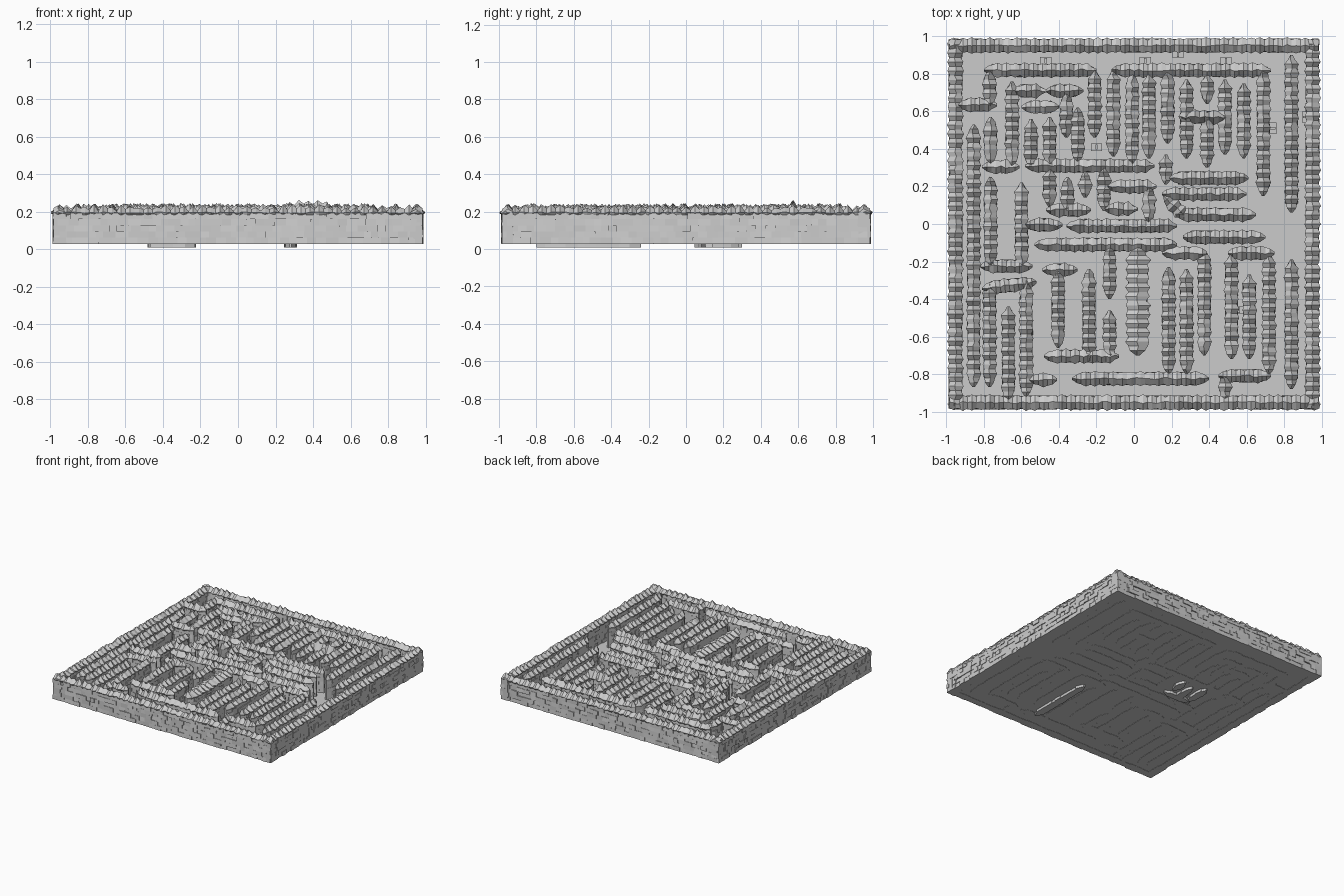
import bpy, bmesh, random, math
from mathutils import Vector

if "Cube" in bpy.data.objects:
    bpy.data.objects.remove(bpy.data.objects["Cube"])

random.seed(7)
R = random.uniform


def finish(bm, name):
    bmesh.ops.recalc_face_normals(bm, faces=bm.faces)
    me = bpy.data.meshes.new(name)
    bm.to_mesh(me)
    bm.free()
    ob = bpy.data.objects.new(name, me)
    bpy.context.collection.objects.link(ob)
    return ob


def hexa(bm, pts):
    """Eight-cornered stone: four bottom corners, four top corners."""
    v = [bm.verts.new(p) for p in pts]
    for f in ((3, 2, 1, 0), (4, 5, 6, 7), (0, 1, 5, 4), (1, 2, 6, 5), (2, 3, 7, 6), (3, 0, 4, 7)):
        bm.faces.new([v[i] for i in f])


def wall(bm, a, b, half=0.031, base=0.027, top=0.235, taper=True):
    """Rough masonry wall from a to b: staggered courses and a jagged gabled cap."""
    a, b = Vector((*a, 0)), Vector((*b, 0))
    length = (b - a).length
    u = (b - a) / length
    n = Vector((-u.y, u.x, 0))
    eave = 0.193

    def at(s, w, z):
        return a + u * s + n * w + Vector((0, 0, z))

    def narrow(s):
        return min(1, 0.2 + min(s, length - s) / 0.06) if taper else 1

    # courses of stones
    rows = 5
    h = (eave - base) / rows
    for r in range(rows):
        s = 0.0
        z0, z1 = base + r * h, base + (r + 1) * h
        while s < length - 0.005:
            e = min(length, s + (R(0.02, 0.035) if (s == 0 and r % 2) else R(0.035, 0.07)))
            w = half + R(-0.006, 0.004)
            w0, w1 = w * narrow(s), w * narrow(e)
            t0, t1 = w0 * R(0.85, 1.05), w1 * R(0.85, 1.05)
            hexa(bm, [at(s, -w0, z0), at(e, -w1, z0), at(e, w1, z0), at(s, w0, z0),
                      at(s, -t0, z1), at(e, -t1, z1), at(e, t1, z1), at(s, t0, z1)])
            s = e
    # jagged cap
    k = max(4, round(length / 0.024))
    prev = None
    for i in range(k + 1):
        s = length * i / k
        big = 1.15 if i % 2 else 0.88
        w = half * big * narrow(s)
        z = top + (R(-0.012, 0.008) if i % 2 else R(-0.03, -0.012))
        if taper and i in (0, k):
            z = eave + 0.012
        ring = [bm.verts.new(at(s, q, zz)) for q, zz in (
            (-w * 0.8, eave - 0.012), (-w * R(1, 1.2), eave + R(-0.004, 0.006)),
            (R(-0.006, 0.006), z), (w * R(1, 1.2), eave + R(-0.004, 0.006)),
            (w * 0.8, eave - 0.012))]
        if prev:
            for j in range(5):
                m = (j + 1) % 5
                bm.faces.new((prev[j], ring[j], ring[m], prev[m]))
        if i in (0, k):
            bm.faces.new(ring)
        prev = ring


# floor slab
bm = bmesh.new()
bmesh.ops.create_cube(bm, size=1)
for v in bm.verts:
    v.co = Vector((v.co.x * 1.92, v.co.y * 1.92, 0.032 + v.co.z * 0.006))
finish(bm, "floor")

# perimeter walls
bm = bmesh.new()
c, e = 0.952, 0.985
for p, q in (((-e, -c), (e, -c)), ((e, c), (-e, c)), ((c, -e), (c, e)), ((-c, e), (-c, -e))):
    wall(bm, p, q, half=0.033, top=0.232, taper=False)
finish(bm, "perimeter_wall")

# maze walls running front to back: x, y start, y end
north = [(-.855, -.87, .53), (-.765, .32, .57), (-.765, -.23, .25), (-.77, .62, .82), (-.65, .31, .76),
         (-.55, .3, .56), (-.45, .3, .57), (-.36, .46, .7), (-.3, .33, .62), (-.21, .46, .82),
         (-.11, .36, .82), (-.01, .32, .8), (.08, .35, .8), (.18, .43, .82), (.17, .21, .37),
         (.28, .35, .77), (.39, .64, .8), (.39, .3, .6), (.485, .37, .77), (.585, .35, .75),
         (.69, .15, .83), (.84, .06, .9)]
centre = [(-.6, -.24, .22), (-.45, .09, .3), (-.355, .06, .25), (-.26, .14, .28), (-.16, .07, .3),
          (.08, .01, .2)]
south = [(-.77, -.87, -.32), (-.67, -.94, -.44), (-.575, -.92, -.3), (-.405, -.66, -.24),
         (-.24, -.73, -.24), (-.13, -.4, -.12), (-.13, -.72, -.46), (.185, -.8, -.23),
         (.28, -.8, -.24), (.375, -.7, -.14), (.52, -.72, -.16), (.615, -.72, -.27),
         (.72, -.8, -.16), (.84, -.88, -.19), (.485, -.94, -.8)]
for name, group in (("north", north), ("centre", centre), ("south", south)):
    bm = bmesh.new()
    for x, y0, y1 in group:
        sunk = (x == .28 and y1 < 0) or (name == "centre" and -.5 < x < -.2)
        wall(bm, (x, y0), (x, y1), base=0.008 if sunk else 0.027)
    if name == "south":
        wall(bm, (.02, -.7), (.02, -.12), half=0.052)      # the one thick wall
    finish(bm, name + "_lengthwise_walls")

# maze walls running left to right: y, x start, x end
rear = [(.82, -.8, -.2), (.82, -.12, .73), (.71, -.65, -.47), (.71, -.47, -.27), (.625, -.6, -.4),
        (.635, -.94, -.73), (.305, -.81, -.61), (.31, -.58, .11), (.2, -.14, .12), (.075, -.47, -.23),
        (.08, -.16, .02), (.57, .25, .5), (.245, .19, .61), (.16, .15, .6), (.05, .22, .65)]
fore = [(-.005, -.58, -.38), (-.01, -.36, .23), (-.11, -.53, .23), (-.07, .26, .7), (-.155, .15, .39),
        (-.155, .5, .75), (-.225, -.82, -.54), (-.245, -.49, -.3), (-.705, -.48, -.08),
        (-.825, -.33, .4), (-.81, .45, .73), (-.83, -.56, -.41)]
for name, group in (("rear", rear), ("fore", fore)):
    bm = bmesh.new()
    for y, x0, x1 in group:
        sunk = y == .075
        wall(bm, (x0, y), (x1, y), top=0.257 if y == .57 else 0.238, base=0.008 if sunk else 0.027)
    if name == "rear":
        wall(bm, (.16, .15), (.28, .03))                   # slanted link
    else:
        wall(bm, (-.81, -.345), (-.52, -.31))              # slightly skewed wall
    finish(bm, name + "_crosswise_walls")

# little barred frames leaning on the walls
bm = bmesh.new()
for x, y, turn in ((-.47, .87, 0), (.06, .87, 0), (.235, .905, 0), (.49, .87, 0),
                   (.74, .51, 1), (.915, .57, 1), (-.2, .41, 0), (.56, -.46, 0)):
    def block(cx, cy, z0, z1, sx, sy):
        if turn:
            cx, cy, sx, sy = cy, cx, sy, sx
        q = [(-sx, -sy), (sx, -sy), (sx, sy), (-sx, sy)]
        hexa(bm, [(x + cx + i, y + cy + j, z) for z in (z0, z1) for i, j in q])
    for k in (-.022, 0, .022):
        block(k, 0, .03, .14 - abs(k), .006, .014)
    for z in (.06, .1):
        block(0, 0, z, z + .012, .03, .02)
finish(bm, "barred_frames")
